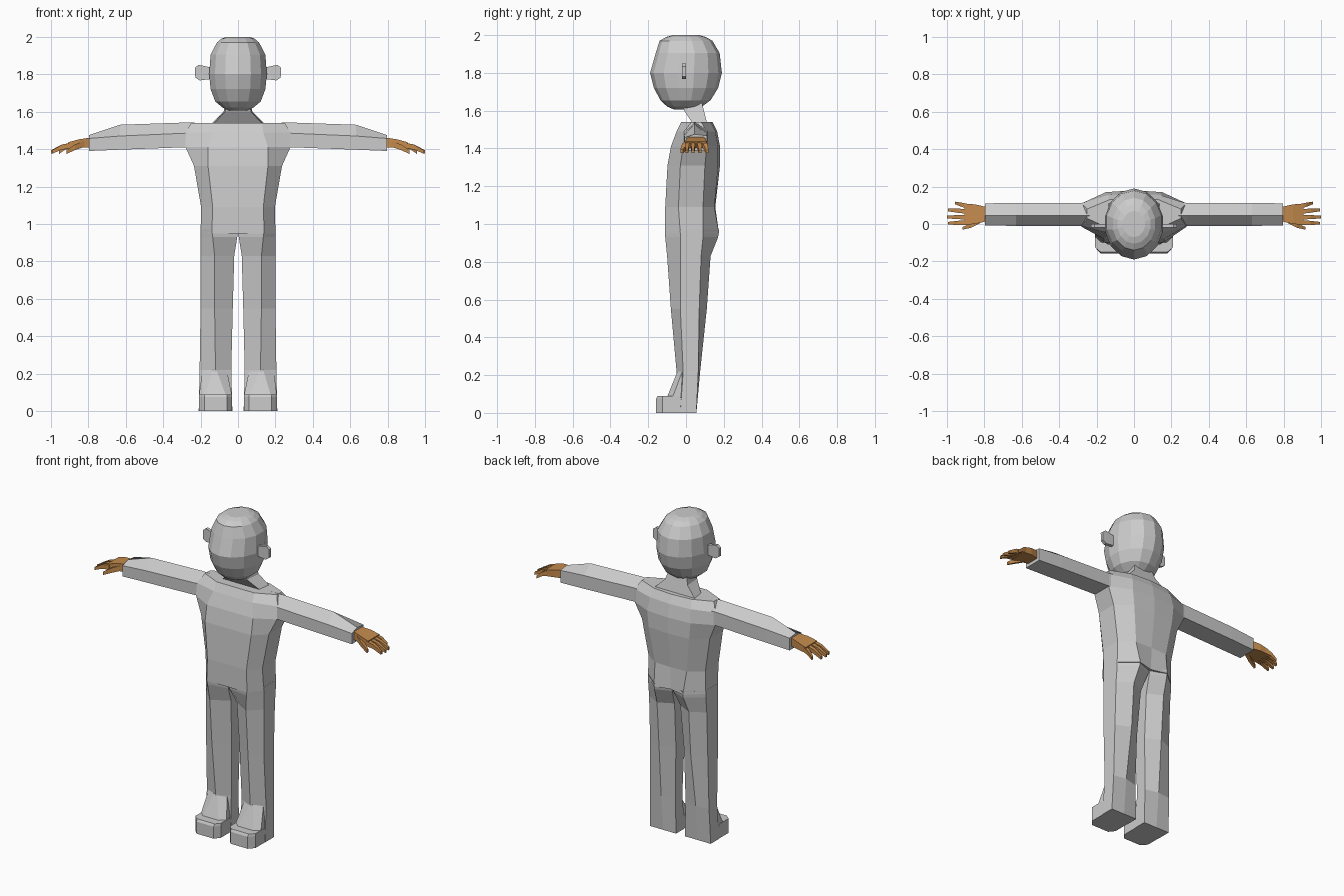
import bpy, bmesh, math


def material(name, rgb):
    m = bpy.data.materials.new(name)
    m.diffuse_color = (*rgb, 1)
    return m


GREY = material("soft grey", (0.6, 0.6, 0.6))
TAN = material("tan skin", (0.56, 0.26, 0.075))


def loft(name, rings, mat):
    """Bridge equal-length rings of points and cap both ends."""
    bm = bmesh.new()
    loops = [[bm.verts.new(p) for p in ring] for ring in rings]
    n = len(loops[0])
    for a, b in zip(loops, loops[1:]):
        for i in range(n):
            j = (i + 1) % n
            bm.faces.new((a[i], a[j], b[j], b[i]))
    bm.faces.new(loops[0])
    bm.faces.new(loops[-1])
    bmesh.ops.recalc_face_normals(bm, faces=bm.faces)
    me = bpy.data.meshes.new(name)
    bm.to_mesh(me)
    bm.free()
    me.materials.append(mat)
    ob = bpy.data.objects.new(name, me)
    bpy.context.collection.objects.link(ob)
    return ob


def pair(name, rings, mat):
    """Left and right copies mirrored across x."""
    for side, s in (("left", 1), ("right", -1)):
        loft(side + "_" + name, [[(s * x, y, z) for x, y, z in r] for r in rings], mat)


# Head: stacked ovals (z, half width, front y, back y)
HEAD = [(1.605, .045, -.06, .05), (1.622, .085, -.10, .085), (1.655, .125, -.135, .13),
        (1.72, .15, -.17, .17), (1.80, .158, -.19, .19), (1.905, .15, -.16, .178),
        (1.97, .115, -.14, .14), (1.99, .09, -.105, .105), (2.0, .06, -.07, .07)]
rings = []
for z, rx, yf, yb in HEAD:
    cy, ry = (yf + yb) / 2, (yb - yf) / 2
    rings.append([(rx * math.sin(k * math.tau / 14), cy - ry * math.cos(k * math.tau / 14), z)
                  for k in range(14)])
loft("head", rings, GREY)


# Ears: thin tabs with clipped corners
def ear_ring(y):
    return [(x, y, z) for x, z in ((.14, 1.775), (.205, 1.767), (.228, 1.782),
                                   (.23, 1.835), (.21, 1.85), (.14, 1.835))]


pair("ear", [ear_ring(-.02), ear_ring(.0)], GREY)

# Neck: leans back into the shoulders
loft("neck", [[(-w, yf, z), (w, yf, z), (w * 1.1, yb, z), (-w * 1.1, yb, z)]
              for z, w, yf, yb in ((1.50, .13, .02, .12), (1.54, .125, .03, .11),
                                   (1.60, .07, -.01, .095), (1.64, .06, -.02, .085))], GREY)

# Torso: z, front corner, side x, side front y, side back y, back corner, spine y
TORSO = [(.95, .14, -.11, .20, -.03, .09, .10, .175, .15),
         (1.09, .135, -.11, .197, -.04, .09, .11, .15, .155),
         (1.31, .16, -.098, .235, -.03, .10, .14, .17, .18),
         (1.41, .16, -.08, .28, -.015, .11, .15, .17, .18),
         (1.49, .135, -.05, .28, -.01, .11, .14, .155, .165),
         (1.54, .13, -.025, .25, .03, .08, .13, .13, .14)]
rings = []
for z, fx, fy, sx, sf, sb, bx, by, c in TORSO:
    half = [(fx, fy), (sx, sf), (sx, sb), (bx, by)]
    ring = half + [(0, c)] + [(-x, y) for x, y in reversed(half)]
    rings.append([(x, y, z) for x, y in ring])
loft("torso", rings, GREY)

# Arms: five-sided sleeves with a ridge on top
ARM = [(.20, 1.40, 1.485, 1.54, -.01, .12), (.28, 1.41, 1.485, 1.542, -.012, .113),
       (.63, 1.397, 1.47, 1.53, -.01, .113), (.795, 1.39, 1.457, 1.475, -.008, .11)]
pair("arm", [[(x, yf, b), (x, yf, m), (x, .045, t), (x, yb, m + .01), (x, yb, b)]
             for x, b, m, t, yf, yb in ARM], GREY)


# Hands: a flat palm plus four fingers and a thumb
def slab(x, y0, y1, z0, z1):
    return [(x, y0, z0), (x, y1, z0), (x, y1, z1), (x, y0, z1)]


pair("palm", [slab(.785, .015, .09, 1.41, 1.462), slab(.85, .0, .105, 1.408, 1.452),
              slab(.905, -.004, .108, 1.402, 1.437)], TAN)
FINGERS = [("index_finger", .008, .004, .993), ("middle_finger", .037, .037, 1.0),
           ("ring_finger", .067, .075, .993), ("little_finger", .095, .112, .955)]
for name, y0, y1, tip in FINGERS:
    parts = []
    for t, w, zc, h in ((0, .013, 1.42, .015), (.5, .011, 1.41, .013), (1, .007, 1.384, .009)):
        x, y = .89 + (tip - .89) * t, y0 + (y1 - y0) * t
        parts.append(slab(x, y - w, y + w, zc - h, zc + h))
    pair(name, parts, TAN)
pair("thumb", [slab(.82, .005, .035, 1.412, 1.445), slab(.87, -.02, .005, 1.395, 1.425),
               slab(.915, -.03, -.016, 1.375, 1.395)], TAN)

# Trouser legs: inner front, front ridge, outer front, outer back, back, inner back
LEG = [(.97, .0, -.10, .14, -.11, .20, -.03, .09, .10, .175, .14),
       (.93, .004, -.09, .135, -.11, .20, -.03, .09, .10, .17, .13),
       (.83, .02, -.04, .125, -.10, .20, -.03, .08, .11, .13, .085),
       (.55, .028, -.025, .125, -.08, .20, -.03, .07, .11, .11, .06),
       (.22, .036, -.015, .12, -.05, .205, -.015, .065, .12, .075, .055),
       (.0, .03, -.03, .12, -.04, .21, -.03, .055, .12, .055, .055)]
pair("leg", [[(ix, iy, z), (fx, fy, z), (ox, of, z), (ox, ob, z), (bx, by, z), (ix, ib, z)]
             for z, ix, iy, fx, fy, ox, of, ob, bx, by, ib in LEG], GREY)


# Feet: wedge shoes with clipped toes
def foot_ring(z, heel):
    return [(.032, heel, z), (.032, -.125, z), (.058, -.158, z),
            (.178, -.158, z), (.208, -.125, z), (.208, heel, z)]


pair("foot", [foot_ring(0, .05), foot_ring(.075, -.02),
              [(x, max(y, -.15), .09) for x, y, _ in foot_ring(0, -.04)]], GREY)

# Ankle flare joining the shin to the shoe
pair("ankle", [[(.032, -.07, .085), (.065, -.10, .085), (.175, -.10, .085), (.208, -.07, .085),
                (.20, .0, .085), (.04, .0, .085)],
               [(.06, -.02, .22), (.115, -.045, .22), (.135, -.045, .22), (.19, -.02, .22),
                (.19, .02, .22), (.06, .02, .22)]], GREY)
